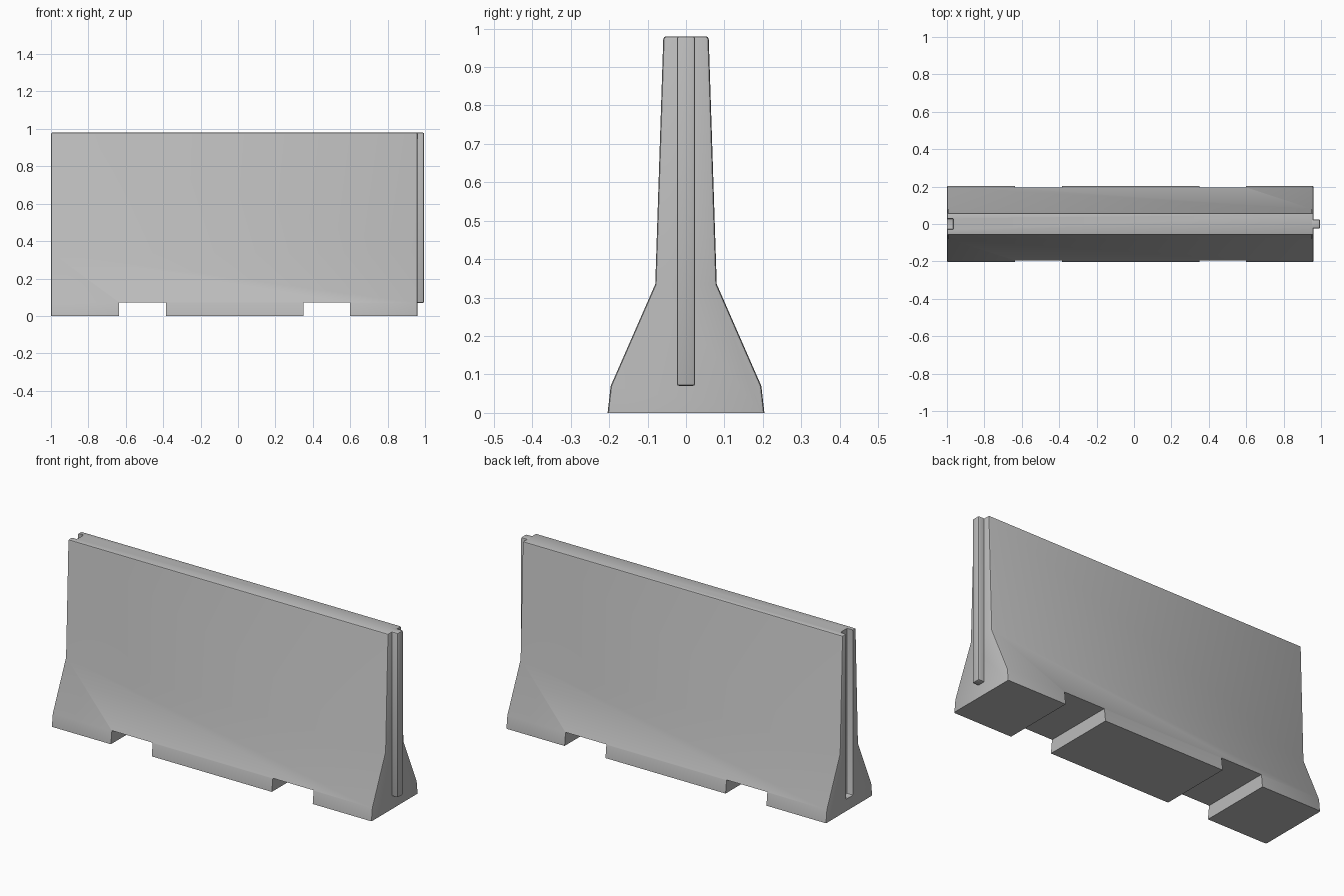
import bpy, bmesh
from mathutils import Vector

cube = bpy.data.objects.get("Cube")
if cube:
    bpy.data.objects.remove(cube, do_unlink=True)

concrete = bpy.data.materials.new("concrete_grey")
concrete.use_nodes = True
grey = (0.5, 0.5, 0.5, 1)
concrete.diffuse_color = grey
concrete.node_tree.nodes["Principled BSDF"].inputs["Base Color"].default_value = grey


def add_object(name, bm):
    bmesh.ops.recalc_face_normals(bm, faces=bm.faces)
    mesh = bpy.data.meshes.new(name)
    bm.to_mesh(mesh)
    bm.free()
    mesh.materials.append(concrete)
    ob = bpy.data.objects.new(name, mesh)
    bpy.context.collection.objects.link(ob)
    return ob


def box(name, low, high, bevel=0):
    bm = bmesh.new()
    bmesh.ops.create_cube(bm, size=1)
    low, high = Vector(low), Vector(high)
    for v in bm.verts:
        v.co = (low + high) / 2 + v.co * (high - low)
    if bevel:
        bmesh.ops.bevel(bm, geom=bm.edges[:], offset=bevel, segments=2,
                        profile=0.5, affect='EDGES')
    return add_object(name, bm)


def select_only(ob):
    bpy.ops.object.select_all(action='DESELECT')
    ob.select_set(True)
    bpy.context.view_layer.objects.active = ob


def cut(ob, cutter):
    mod = ob.modifiers.new("cut", 'BOOLEAN')
    mod.operation = 'DIFFERENCE'
    mod.solver = 'EXACT'
    mod.object = cutter
    select_only(ob)
    bpy.ops.object.modifier_apply(modifier=mod.name)
    bpy.data.objects.remove(cutter, do_unlink=True)


LEFT, RIGHT, TOP = -1.0, 0.96, 0.98
half = [(0.204, 0), (0.196, 0.07), (0.08, 0.335), (0.059, TOP)]

# Barrier wall: the flared profile swept along x
bm = bmesh.new()
outline = half + [(-y, z) for y, z in reversed(half)]
end = bm.faces.new([bm.verts.new((LEFT, y, z)) for y, z in outline])
swept = bmesh.ops.extrude_face_region(bm, geom=[end])
moved = [g for g in swept["geom"] if isinstance(g, bmesh.types.BMVert)]
bmesh.ops.translate(bm, vec=(RIGHT - LEFT, 0, 0), verts=moved)
bmesh.ops.recalc_face_normals(bm, faces=bm.faces)


def softened(e):
    a, b = (v.co for v in e.verts)
    if abs(a.x - b.x) > 1:
        return a.z > TOP - 0.01
    return max(a.z, b.z) > 0.01


bmesh.ops.bevel(bm, geom=[e for e in bm.edges if softened(e)], offset=0.008,
                segments=2, profile=0.5, affect='EDGES')
wall = add_object("barrier_wall", bm)

# Forklift slots under the wall
for x in (-0.635, 0.35):
    cut(wall, box("slot_cutter", (x, -0.5, -0.1), (x + 0.25, 0.5, 0.072)))

# Groove in one end, open at the top
cut(wall, box("groove_cutter", (LEFT - 0.05, -0.03, 0.066),
              (LEFT + 0.035, 0.03, TOP + 0.1), 0.007))

# Matching tongue on the other end
tongue = box("end_tongue", (RIGHT - 0.03, -0.024, 0.07),
             (RIGHT + 0.035, 0.024, TOP), 0.007)

for ob in (wall, tongue):
    select_only(ob)
    bpy.ops.object.shade_smooth_by_angle(angle=0.6)
